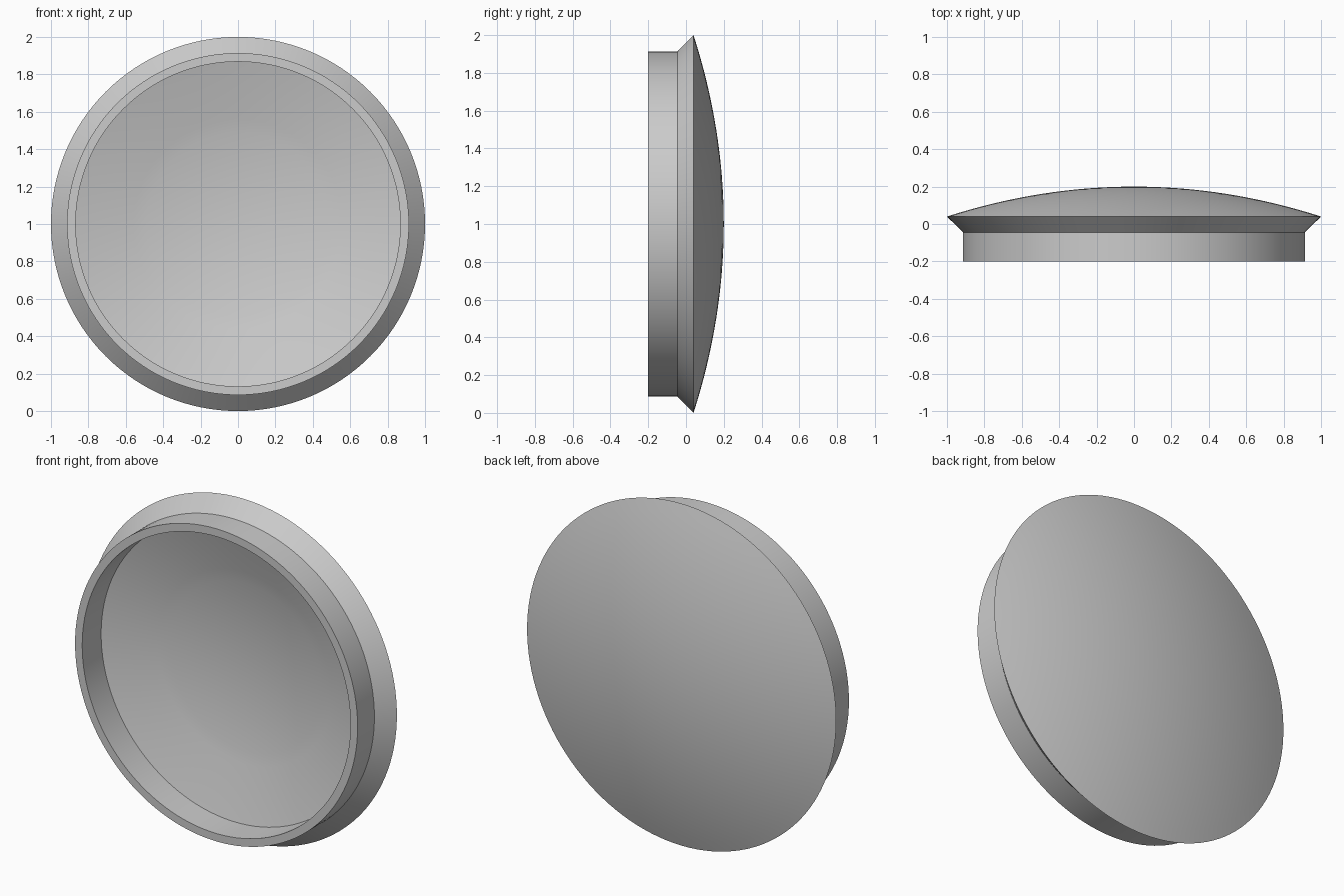
import bpy
import bmesh
import math
from mathutils import Vector

default_cube = bpy.data.objects.get("Cube")
if default_cube:
    bpy.data.objects.remove(default_cube, do_unlink=True)

SEGMENTS = 128

grey = bpy.data.materials.new("light_grey")
grey.use_nodes = True
colour = (0.6, 0.6, 0.6, 1)
grey.diffuse_color = colour
grey.node_tree.nodes["Principled BSDF"].inputs["Base Color"].default_value = colour


def dome(apex, edge_y, edge_r, steps):
    """Shallow curved cap as (radius, y) points from the centre outwards."""
    return [(edge_r * i / steps, apex + (edge_y - apex) * (i / steps) ** 2)
            for i in range(steps + 1)]


def lathe(name, profile, material):
    """Spin a (radius, y) profile around the front-back axis."""
    bm = bmesh.new()
    verts = [bm.verts.new((r, y, 0)) for r, y in profile]
    edges = [bm.edges.new(pair) for pair in zip(verts, verts[1:])]
    bmesh.ops.spin(bm, geom=verts + edges, cent=(0, 0, 0), axis=(0, 1, 0),
                   angle=math.tau, steps=SEGMENTS, use_merge=False)
    bmesh.ops.remove_doubles(bm, verts=bm.verts, dist=0.0005)
    bmesh.ops.recalc_face_normals(bm, faces=bm.faces)
    bmesh.ops.translate(bm, verts=bm.verts, vec=Vector((0, 0, 1)))
    mesh = bpy.data.meshes.new(name)
    bm.to_mesh(mesh)
    bm.free()
    mesh.materials.append(material)
    obj = bpy.data.objects.new(name, mesh)
    bpy.context.collection.objects.link(obj)
    return obj


# Domed back, bevelled flange, collar wall, then the hollow inside
back = dome(0.2, 0.04, 1.0, 16)
collar = [(0.914, -0.045), (0.914, -0.2), (0.868, -0.2), (0.868, -0.025)]
hollow = dome(0.117, 0.06, 0.56, 8)[::-1]
cap = lathe("domed_cap", back + collar + hollow, grey)

# Smooth shading with crisp rim edges
bpy.ops.object.select_all(action="DESELECT")
cap.select_set(True)
bpy.context.view_layer.objects.active = cap
bpy.ops.object.shade_smooth_by_angle(angle=math.radians(30))
